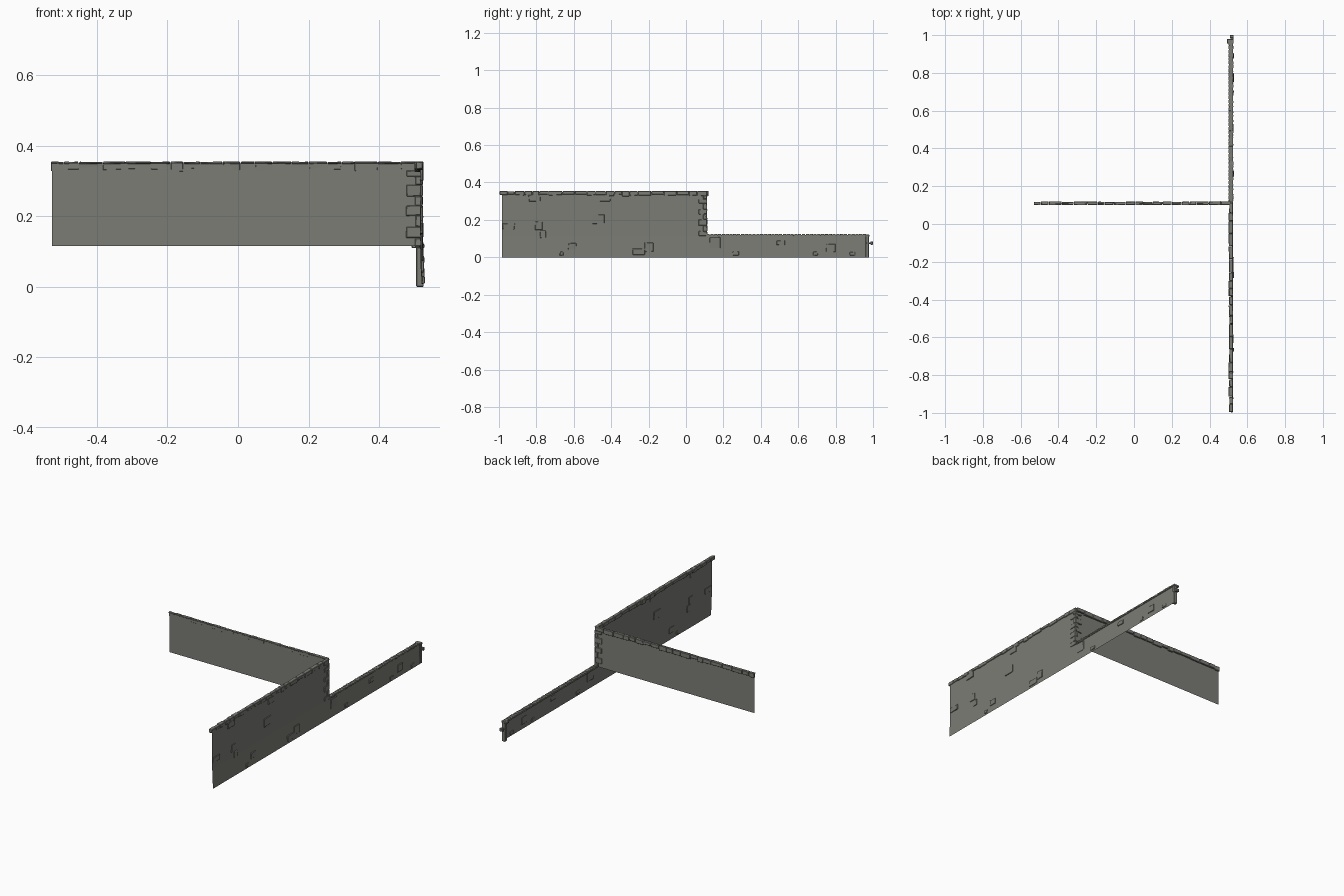
import bpy, random
from mathutils import Vector

if "Cube" in bpy.data.objects:
    bpy.data.objects.remove(bpy.data.objects["Cube"])

random.seed(4)
stone = bpy.data.materials.new("grey stone")
stone.diffuse_color = (0.2, 0.2, 0.18, 1)
stone.use_nodes = True
stone.node_tree.nodes["Principled BSDF"].inputs["Base Color"].default_value = stone.diffuse_color

MAIN_Y0, CORNER_Y, LOW_Y1 = -0.985, 0.108, 0.978
TOP, LOW = 0.35, 0.115
FACE_X = 0.52


def make(name, verts, faces):
    me = bpy.data.meshes.new(name)
    me.from_pydata(verts, [], faces)
    me.materials.append(stone)
    ob = bpy.data.objects.new(name, me)
    bpy.context.collection.objects.link(ob)
    return ob


def boxes(name, items, jitter=0.0, bevel=0.0):
    """Boxes given as (lo, hi) corners, with slightly uneven corners."""
    verts, faces = [], []
    for lo, hi in items:
        b = len(verts)
        for i in range(8):
            p = [(lo, hi)[(i >> k) & 1][k] for k in range(3)]
            verts.append(Vector([c + random.uniform(-jitter, jitter) for c in p]))
        for f in ((0, 2, 3, 1), (4, 5, 7, 6), (0, 1, 5, 4),
                  (2, 6, 7, 3), (0, 4, 6, 2), (1, 3, 7, 5)):
            faces.append([b + i for i in f])
    ob = make(name, verts, faces)
    if bevel:
        m = ob.modifiers.new("worn edges", 'BEVEL')
        m.width, m.segments = bevel, 1
    return ob


def spans(a, b, lo, hi):
    """Cut a run into pieces of random length."""
    out, p = [], a
    while p < b - lo * 0.6:
        q = min(p + random.uniform(lo, hi), b)
        if b - q < lo * 0.6:
            q = b
        out.append((p, q))
        p = q
    return out


# Thin wall sheets: the base leans out a little
def side_sheet(name, y0, y1, profile):
    v = [(x, y, z) for x, z in profile for y in (y0, y1)]
    make(name, v, [(2*i, 2*i+1, 2*i+3, 2*i+2) for i in range(len(profile) - 1)])


side_sheet("main_wall", MAIN_Y0, CORNER_Y, [(0.525, 0), (FACE_X, LOW), (FACE_X, TOP)])
side_sheet("low_wall", CORNER_Y, LOW_Y1, [(0.525, 0), (FACE_X, LOW)])
make("cross_wall", [(-0.527, 0.107, LOW), (FACE_X, 0.107, LOW),
                    (FACE_X, 0.107, TOP), (-0.527, 0.107, TOP)], [(0, 1, 2, 3)])

# Rows of coping stones along the wall tops
row = []
for a, b in spans(-0.998, 0.112, 0.035, 0.075):
    row.append(((0.503 + random.uniform(-.003, .003), a + .001, 0.331 + random.uniform(-.005, .006)),
                (0.524, b - .001, 0.354)))
boxes("main_wall_coping", row, 0.0015, 0.002)

row = []
for a, b in spans(-0.53, 0.515, 0.035, 0.075):
    row.append(((a + .001, 0.107, 0.331 + random.uniform(-.005, .006)),
                (b - .001, 0.117 + random.uniform(-.002, .003), 0.354)))
    row.append(((a + .001, 0.101, 0.349), (b - .001, 0.109, 0.354)))
boxes("cross_wall_coping", row, 0.0012, 0.0012)

# Corner stones, alternately long on each face
quoins = []
for i, (a, b) in enumerate(spans(LOW, 0.33, 0.022, 0.034)):
    d = (0.045, 0.02)[i % 2]
    quoins.append(((0.517, 0.112 - d, a), (0.524, 0.113, b)))
    quoins.append(((0.457 + d, 0.104, a), (0.523, 0.113, b)))
boxes("corner_stones", quoins, 0.0015, 0.002)

# Low wall cap with small bricks, end post and knob
boxes("low_wall_cap", [((0.502, CORNER_Y, 0.113), (0.523, 0.965, 0.12))])
n = 42
step = (0.965 - CORNER_Y) / n
boxes("cap_bricks", [((0.501, CORNER_Y + i*step + .002, 0.116),
                      (0.525, CORNER_Y + (i+1)*step - .002, 0.124)) for i in range(n)], 0.001)
boxes("end_post", [((0.505, 0.96, 0), (0.526, 0.978, 0.118)),
                   ((0.492, 0.956, 0.11), (0.528, 0.98, 0.122))], 0, 0.002)
boxes("post_knob", [((0.510, 0.965, 0.072), (0.527, 0.988, 0.08)),
                    ((0.507, 0.986, 0.067), (0.528, 1.0, 0.085))], 0, 0.002)

# Scattered stones showing on the outer face: y0, y1, z0, z1
PATCHES = [(-.98, -.917, .15, .182), (-.84, -.78, .30, .333), (-.805, -.767, .145, .19),
           (-.78, -.75, .105, .143), (-.63, -.585, .04, .075), (-.675, -.655, .01, .03),
           (-.5, -.437, .18, .228), (-.46, -.405, .30, .333), (-.285, -.22, .012, .047),
           (-.22, -.175, .03, .078), (.125, .185, .05, .108), (.25, .283, .01, .03),
           (.485, .53, .065, .09), (.75, .80, .03, .07), (.68, .705, .01, .03),
           (.875, .905, .01, .028)]
items = []
for y0, y1, z0, z1 in PATCHES:
    lean = max(0, (LOW - (z0 + z1) / 2) / LOW) * 0.005
    items.append(((FACE_X + lean - .003, y0, z0), (FACE_X + lean + .004, y1, z1)))
boxes("face_stones", items, 0.002, 0.0015)
